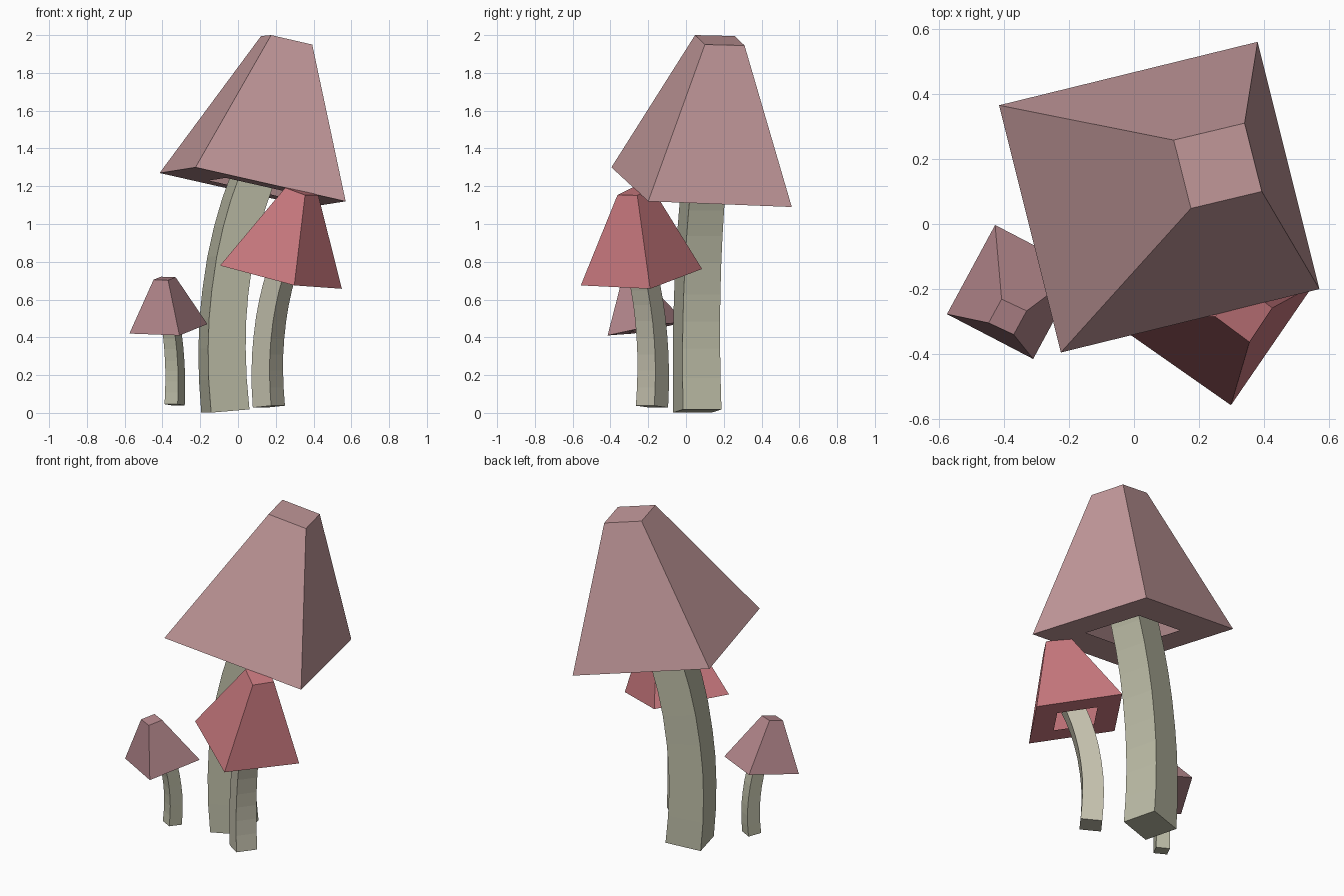
import bpy
from math import atan, cos, sin, radians
from mathutils import Vector

if "Cube" in bpy.data.objects:
    bpy.data.objects.remove(bpy.data.objects["Cube"])


def make_object(name, verts, faces, color):
    mesh = bpy.data.meshes.new(name)
    mesh.from_pydata(verts, [], faces)
    mesh.update()
    obj = bpy.data.objects.new(name, mesh)
    bpy.context.collection.objects.link(obj)
    mat = bpy.data.materials.new(name + "_material")
    mat.diffuse_color = (*color, 1)
    mat.use_nodes = True
    mat.node_tree.nodes["Principled BSDF"].inputs["Base Color"].default_value = mat.diffuse_color
    mesh.materials.append(mat)


def quad(a, b, c):
    """Four corners of a parallelogram from three consecutive ones."""
    a, b, c = Vector(a), Vector(b), Vector(c)
    return [a, b, c, a + c - b]


# Cap: hollow tapered shell with a flat top and an underside rim around a square hole
def cap(name, base, top, color):
    base, top = quad(*base), quad(*top)
    mid = sum(base, Vector()) / 4
    hole = [mid + (p - mid) * 0.47 for p in base]
    faces = [(8, 9, 10, 11)]
    for i in range(4):
        j = (i + 1) % 4
        faces += [(i, j, j + 8, i + 8), (j, i, i + 4, j + 4)]
    make_object(name, base + hole + top, faces, color)


# Stem: square tube swept along a gentle bend; (sideways offset, height) path
PATH = [(0, 0), (-0.014, 0.17), (-0.018, 0.33), (-0.014, 0.48), (0, 0.63),
        (0.025, 0.8), (0.058, 0.95), (0.098, 1.09), (0.145, 1.22), (0.19, 1.32)]


def stem(name, foot, yaw, scale, color):
    u = Vector((cos(radians(yaw)), sin(radians(yaw)), 0))
    v = Vector((-u.y, u.x, 0))
    verts, faces, n = [], [], len(PATH)
    for k, (d, z) in enumerate(PATH):
        d0, z0 = PATH[max(k - 1, 0)]
        d1, z1 = PATH[min(k + 1, n - 1)]
        tilt = atan((d1 - d0) / (z1 - z0))
        side = u * cos(tilt) - Vector((0, 0, sin(tilt)))
        half = 0.105 * (1 - 0.1 * k / (n - 1))
        center = u * d + Vector((0, 0, z))
        for a, b in ((-1, -1), (1, -1), (1, 1), (-1, 1)):
            verts.append(Vector(foot) + (center + side * a * half + v * b * half) * scale)
    for k in range(n - 1):
        for i in range(4):
            j = (i + 1) % 4
            faces.append((4 * k + i, 4 * k + j, 4 * k + 4 + j, 4 * k + 4 + i))
    faces += [(3, 2, 1, 0), tuple(range(4 * n - 4, 4 * n))]
    make_object(name, verts, faces, color)


STEM = (0.50, 0.50, 0.38)

# Large mushroom
cap("large_cap",
    [(-0.225, -0.395, 1.30), (0.57, -0.20, 1.12), (0.38, 0.56, 1.09)],
    [(0.175, 0.048, 2.0), (0.393, 0.10, 1.95), (0.34, 0.31, 1.945)],
    (0.55, 0.32, 0.33))
stem("large_stem", (-0.067, 0.06, 0.01), 14.5, 1.0, STEM)

# Medium red mushroom
cap("medium_cap",
    [(-0.095, -0.282, 0.78), (0.298, -0.557, 0.675), (0.55, -0.19, 0.657)],
    [(0.25, -0.285, 1.192), (0.355, -0.363, 1.153), (0.425, -0.258, 1.152)],
    (0.58, 0.19, 0.21))
stem("medium_stem", (0.1635, -0.18, 0.033), -37, 0.58, (0.55, 0.53, 0.42))

# Small mushroom, bending the other way
cap("small_cap",
    [(-0.575, -0.277, 0.42), (-0.31, -0.415, 0.41), (-0.162, -0.141, 0.47)],
    [(-0.447, -0.304, 0.705), (-0.37, -0.34, 0.702), (-0.33, -0.267, 0.718)],
    (0.45, 0.24, 0.26))
stem("small_stem", (-0.3355, -0.16, 0.043), 241.5, 0.376, STEM)
